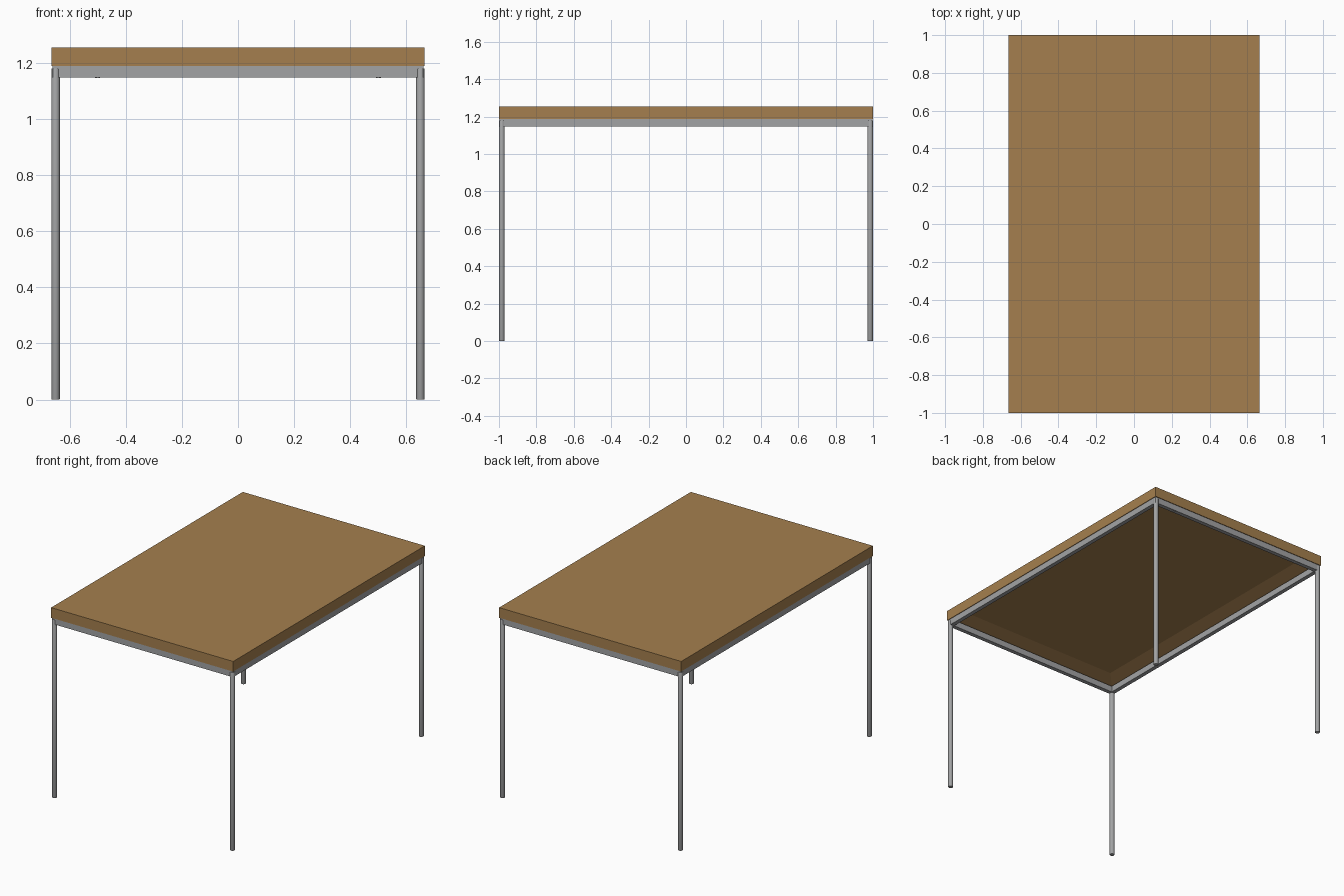
import bpy, bmesh
from mathutils import Matrix

if "Cube" in bpy.data.objects:
    bpy.data.objects.remove(bpy.data.objects["Cube"])

HX, HY = 0.665, 1.0            # half size of the table
TOP, UNDER = 1.255, 1.188      # table top heights
LEG_R, LEG_TOP = 0.015, 1.18
RAIL_W, RAIL_LOW = 0.027, 1.148


def material(name, rgb):
    m = bpy.data.materials.new(name)
    m.diffuse_color = (*rgb, 1)
    m.use_nodes = True
    m.node_tree.nodes["Principled BSDF"].inputs["Base Color"].default_value = m.diffuse_color
    return m


wood = material("brown wood", (0.376, 0.213, 0.077))
metal = material("grey metal", (0.365, 0.37, 0.375))


def make(name, bm, mat):
    mesh = bpy.data.meshes.new(name)
    bmesh.ops.recalc_face_normals(bm, faces=bm.faces)
    bm.to_mesh(mesh)
    bm.free()
    mesh.materials.append(mat)
    obj = bpy.data.objects.new(name, mesh)
    bpy.context.collection.objects.link(obj)
    return obj


def box(lo, hi):
    bm = bmesh.new()
    size = [b - a for a, b in zip(lo, hi)]
    mid = [(a + b) / 2 for a, b in zip(lo, hi)]
    bmesh.ops.create_cube(bm, size=1, matrix=Matrix.Translation(mid) @ Matrix.Diagonal((*size, 1)))
    return bm


def cylinder(x, y, z0, z1, r, sides):
    bm = bmesh.new()
    bmesh.ops.create_cone(bm, cap_ends=True, segments=sides, radius1=r, radius2=r,
                          depth=z1 - z0, matrix=Matrix.Translation((x, y, (z0 + z1) / 2)))
    return bm


# Table top with a shallow pocket in the underside
bm = box((-HX, -HY, UNDER), (HX, HY, TOP))
bm.normal_update()
under = min(bm.faces, key=lambda f: f.calc_center_median().z)
bmesh.ops.inset_region(bm, faces=[under], thickness=0.146)
bmesh.ops.translate(bm, verts=under.verts, vec=(0, 0, 0.035))
make("table_top", bm, wood)

# Round legs with slightly softened ends
for sy, end in ((-1, "front"), (1, "back")):
    for sx, side in ((-1, "left"), (1, "right")):
        bm = cylinder(sx * (HX - LEG_R), sy * (HY - LEG_R), 0, LEG_TOP, LEG_R, 24)
        rims = [e for e in bm.edges if abs(e.verts[0].co.z - e.verts[1].co.z) < 1e-4]
        bmesh.ops.bevel(bm, geom=rims, offset=0.003, segments=2, profile=0.5, affect='EDGES')
        leg = make(f"{end}_{side}_leg", bm, metal)
        bpy.context.view_layer.objects.active = leg
        leg.select_set(True)
        bpy.ops.object.shade_smooth_by_angle()
        leg.select_set(False)

# Rails: short ones across the ends, long ones along the sides
ox, oy = HX - 0.004, HY - 0.004
for s, end, side in ((-1, "front", "left"), (1, "back", "right")):
    a, b = sorted((s * oy, s * (oy - RAIL_W)))
    make(f"{end}_rail", box((-ox + RAIL_W, a, RAIL_LOW), (ox - RAIL_W, b, UNDER)), metal)
    a, b = sorted((s * ox, s * (ox - RAIL_W)))
    make(f"{side}_rail", box((a, -oy, RAIL_LOW), (b, oy, UNDER)), metal)
    # Screw heads under the short rails
    for x in (-0.5, 0.5):
        make(f"{end}_screw", cylinder(x, s * (oy - RAIL_W / 2), RAIL_LOW - 0.003,
                                      RAIL_LOW + 0.002, 0.009, 12), metal)
